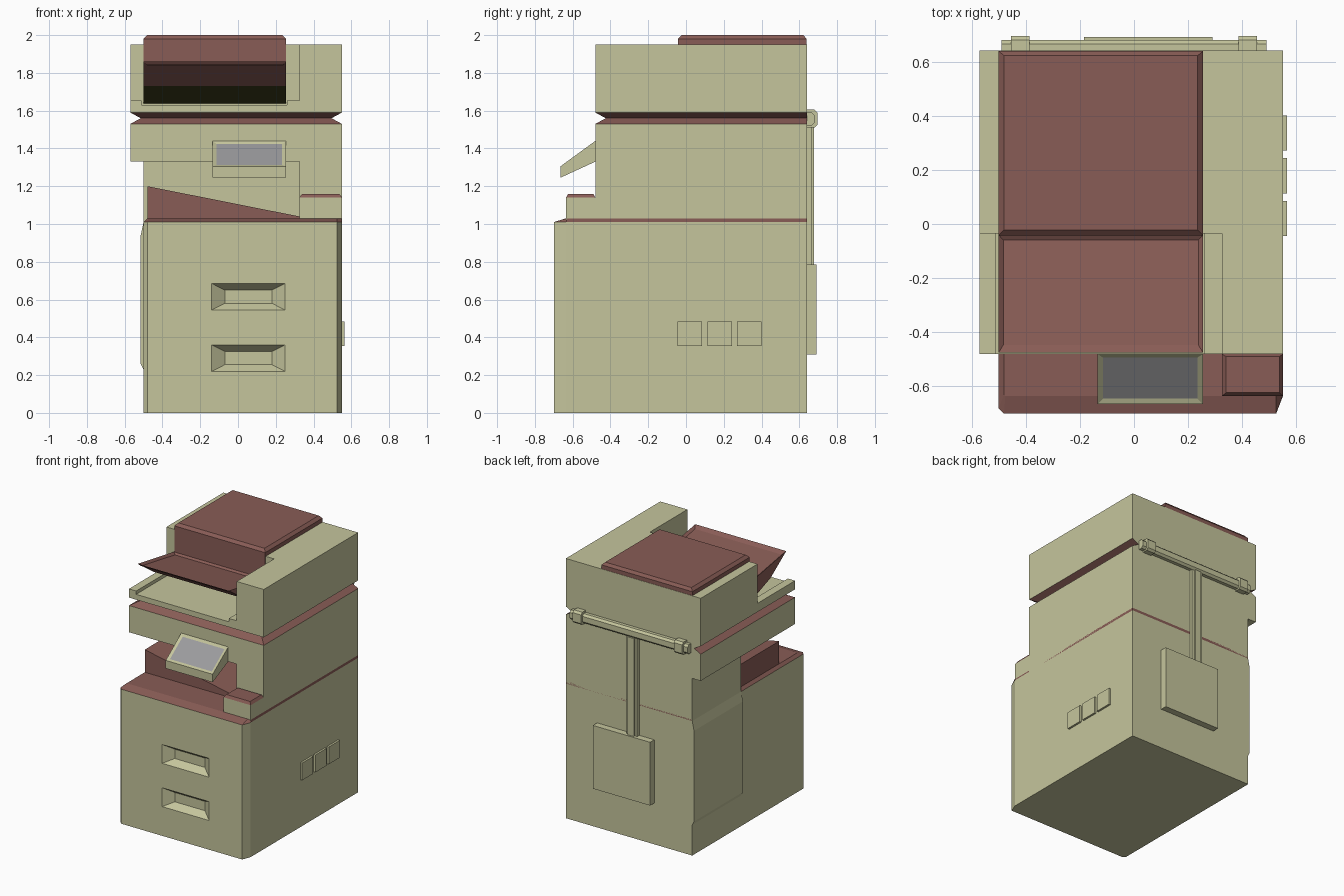
import bpy, bmesh
from mathutils import Vector

cube = bpy.data.objects.get("Cube")
if cube:
    bpy.data.objects.remove(cube, do_unlink=True)


def material(name, r, g, b):
    m = bpy.data.materials.new(name)
    m.use_nodes = True
    m.diffuse_color = (r, g, b, 1)
    m.node_tree.nodes["Principled BSDF"].inputs["Base Color"].default_value = (r, g, b, 1)
    return m


BEIGE = material("beige plastic", 0.56, 0.56, 0.335)
RED = material("dusty red plastic", 0.25, 0.108, 0.093)
GREY = material("grey screen", 0.33, 0.33, 0.34)
OLIVE = material("dark olive", 0.05, 0.05, 0.012)


def loft(name, ring_a, ring_b, *mats):
    """Closed solid between two matching rings of points."""
    bm = bmesh.new()
    a = [bm.verts.new(p) for p in ring_a]
    b = [bm.verts.new(p) for p in ring_b]
    bm.faces.new(a)
    bm.faces.new(b)
    for i in range(len(a)):
        j = (i + 1) % len(a)
        bm.faces.new((a[i], a[j], b[j], b[i]))
    bmesh.ops.recalc_face_normals(bm, faces=bm.faces)
    mesh = bpy.data.meshes.new(name)
    bm.to_mesh(mesh)
    bm.free()
    obj = bpy.data.objects.new(name, mesh)
    bpy.context.collection.objects.link(obj)
    for m in mats:
        mesh.materials.append(m)
    return obj


def rect(x0, x1, y0, y1, z):
    return [(x0, y0, z), (x1, y0, z), (x1, y1, z), (x0, y1, z)]


def box(name, x, y, z, mat):
    return loft(name, rect(*x, *y, z[0]), rect(*x, *y, z[1]), mat)


def upright(name, pts, z0, z1, mat):
    return loft(name, [(x, y, z0) for x, y in pts], [(x, y, z1) for x, y in pts], mat)


def across(name, pts, x0, x1, *mats):
    """Side profile in y and z, drawn out along x."""
    return loft(name, [(x0, y, z) for y, z in pts], [(x1, y, z) for y, z in pts], *mats)


def inset(obj, direction, width, depth, slot=0):
    """Inset the face that points most along the direction."""
    bm = bmesh.new()
    bm.from_mesh(obj.data)
    face = max(bm.faces, key=lambda f: f.normal.dot(Vector(direction)))
    bmesh.ops.inset_region(bm, faces=[face], thickness=width, depth=depth)
    face.material_index = slot
    bm.to_mesh(obj.data)
    bm.free()


def cut(obj, cutter):
    mod = obj.modifiers.new("cut", "BOOLEAN")
    mod.operation, mod.object, mod.solver = "DIFFERENCE", cutter, "EXACT"
    cutter.hide_render = True
    deps = bpy.context.evaluated_depsgraph_get()
    mesh = bpy.data.meshes.new_from_object(obj.evaluated_get(deps))
    obj.modifiers.clear()
    obj.data = mesh
    bpy.data.objects.remove(cutter, do_unlink=True)


LEFT, RIGHT, FRONT, BACK = -0.57, 0.55, -0.48, 0.64

# Lower cabinet with two recessed drawer grips
outline = [(-0.5, BACK), (-0.5, -0.68), (-0.48, -0.7), (0.525, -0.7), (RIGHT, -0.635), (RIGHT, BACK)]
cabinet = upright("cabinet", outline, 0, 1.01, BEIGE)
for z in (0.29, 0.615):
    grip = [[(x0, y, z - h), (x1, y, z - h), (x1, y, z + h), (x0, y, z + h)]
            for x0, x1, y, h in ((-0.168, 0.278, -0.72, 0.085), (-0.07, 0.18, -0.65, 0.035))]
    cut(cabinet, loft("grip_cutter", grip[0], grip[1], BEIGE))

# Red cabinet top with sloped front and left edges
top = [(-0.48, BACK), (-0.48, -0.63), (-0.475, -0.635), (0.525, -0.635), (RIGHT, -0.63), (RIGHT, BACK)]
loft("cabinet_top", [(x, y, 1.01) for x, y in outline], [(x, y, 1.03) for x, y in top], RED)

# Left access panel
side = [(-0.5, 0.23), (-0.515, 0.26), (-0.515, 0.94), (-0.5, 1.01)]
loft("side_panel", [(x, 0.06, z) for x, z in side], [(x, BACK, z) for x, z in side], BEIGE)

# Columns around the paper outlet, and the block above it
box("right_column", (0.325, RIGHT), (FRONT, BACK), (1.01, 1.33), BEIGE)
box("rear_column", (-0.5, 0.325), (0.06, BACK), (1.01, 1.33), BEIGE)
box("engine_block", (LEFT, RIGHT), (FRONT, BACK), (1.33, 1.53), BEIGE)

# Sloped output tray
ramp = [(-0.48, 1.02), (-0.48, 1.2), (0.325, 1.04), (0.325, 1.02)]
loft("output_tray", [(x, -0.42, z) for x, z in ramp], [(x, 0.06, z) for x, z in ramp], RED)

# Small side shelf with a red lid
box("side_shelf", (0.325, RIGHT), (-0.635, FRONT), (1.02, 1.14), BEIGE)
lid = loft("shelf_lid", rect(0.325, RIGHT, -0.635, FRONT, 1.14),
           rect(0.34, 0.537, -0.623, -0.49, 1.16), RED)

# Tilted control panel with sunken screen
panel = across("control_panel", [(FRONT, 1.44), (-0.665, 1.305), (-0.665, 1.245), (FRONT, 1.33)],
               -0.135, 0.255, BEIGE, GREY)
inset(panel, (0, -0.6, 0.8), 0.03, -0.006, 1)

# Red V-shaped groove, flush at the back
waist = rect(-0.515, 0.495, -0.425, BACK, 1.56)
for name, z in (("groove_lower", 1.53), ("groove_upper", 1.59)):
    groove = loft(name, rect(LEFT, RIGHT, FRONT, BACK, z), waist, RED, BEIGE)
    for f in groove.data.polygons:
        f.material_index = int(f.normal.y > 0.9)

# Scanner: floor, tray rims and the L-shaped housing
box("scanner_floor", (LEFT, RIGHT), (FRONT, BACK), (1.59, 1.63), BEIGE)
for name, x in (("left_rim", (LEFT, -0.51)), ("right_rim", (0.26, 0.325))):
    box(name, x, (FRONT, -0.035), (1.63, 1.655), BEIGE)
upright("scanner_housing", [(LEFT, -0.035), (0.325, -0.035), (0.325, FRONT), (RIGHT, FRONT),
                            (RIGHT, BACK), (LEFT, BACK)], 1.63, 1.95, BEIGE)

# Document feeder with bevelled lid
box("feeder_body", (-0.5, 0.255), (-0.042, 0.638), (1.64, 1.98), RED)
loft("feeder_lid", rect(-0.5, 0.255, -0.042, 0.638, 1.98),
     rect(-0.48, 0.235, -0.022, 0.622, 2.0), RED)

# Feeder tray rising to the front, dark underneath
tray = across("feeder_tray", [(-0.04, 1.785), (-0.475, 1.86), (-0.29, 1.73), (-0.04, 1.637)],
              -0.5, 0.255, RED, OLIVE)
for f in tray.data.polygons:
    if f.normal.z < -0.85:
        f.material_index = 1
inset(tray, (0, 0.1, 1), 0.025, -0.015)

# Three buttons on the right side
for i in range(3):
    y = -0.045 + i * 0.158
    box(f"side_button_{i + 1}", (RIGHT, 0.565), (y, y + 0.13), (0.355, 0.485), BEIGE)

# Rear cable rail, clamps, duct and power box
across("rear_rail", [(BACK, 1.52), (0.665, 1.52), (0.68, 1.535), (0.68, 1.575), (0.665, 1.59), (BACK, 1.59)],
       -0.49, 0.49, BEIGE)
for name, s in (("left_clamp", 1), ("right_clamp", -1)):
    across(name, [(BACK, 1.51), (0.68, 1.51), (0.695, 1.525), (0.695, 1.59), (0.68, 1.605), (BACK, 1.605)],
           s * 0.385, s * 0.455, BEIGE)
box("rear_duct", (-0.06, 0.03), (BACK, 0.665), (0.78, 1.52), BEIGE)
box("rear_duct_cover", (-0.04, 0.01), (0.665, 0.677), (0.78, 1.52), BEIGE)
box("power_box", (-0.185, 0.29), (BACK, 0.69), (0.31, 0.785), BEIGE)
